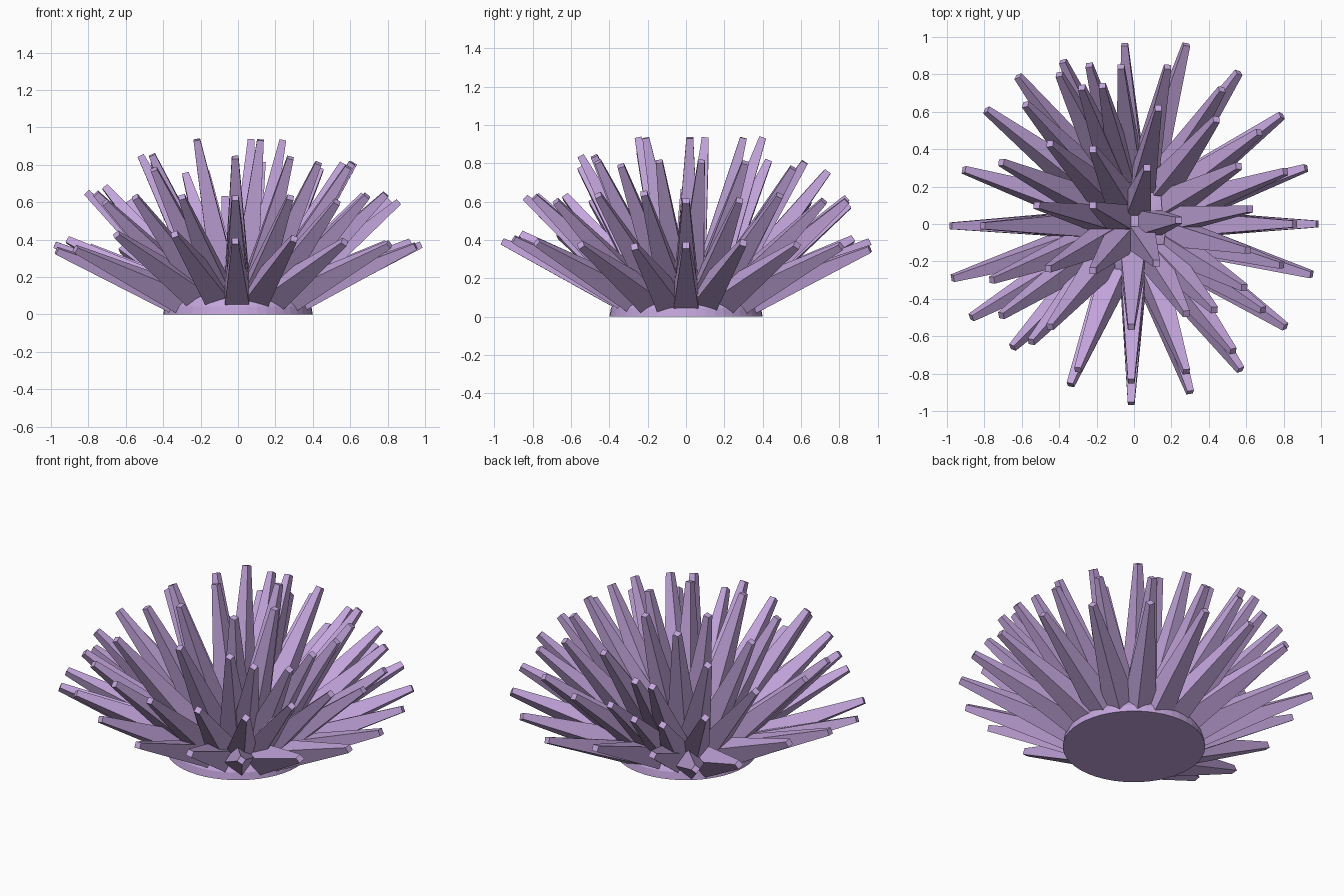
import bpy, bmesh
from math import sqrt
from mathutils import Vector, Matrix

if "Cube" in bpy.data.objects:
    bpy.data.objects.remove(bpy.data.objects["Cube"])

R, H = 0.40, 0.22          # dome radius and height
Z0 = 0.012                 # dome underside height
BASE, TIP = 0.065, 0.018   # spike half widths

mat = bpy.data.materials.new("purple")
mat.diffuse_color = (0.55, 0.38, 0.72, 1)
mat.use_nodes = True
mat.node_tree.nodes["Principled BSDF"].inputs["Base Color"].default_value = mat.diffuse_color


def finish(name, bm):
    bmesh.ops.recalc_face_normals(bm, faces=bm.faces)
    me = bpy.data.meshes.new(name)
    bm.to_mesh(me)
    bm.free()
    me.materials.append(mat)
    ob = bpy.data.objects.new(name, me)
    bpy.context.collection.objects.link(ob)
    return ob


def spike(bm, tip):
    # root on the dome, along the direction whose ellipse passes the tip
    r = sqrt(tip.x ** 2 + tip.y ** 2)
    c = min(r / 1.1, 0.93)
    root = Vector((tip.x / r * R * c, tip.y / r * R * c, Z0 + H * sqrt(1 - c * c)))
    axis = tip - root
    rot = Vector((0, 0, 1)).rotation_difference(axis).to_matrix().to_4x4()
    mid = Matrix.Translation((root + tip) / 2)
    turn = Matrix.Rotation(0.7853982, 4, 'Z')
    bmesh.ops.create_cone(bm, cap_ends=True, segments=4, radius1=BASE * sqrt(2),
                          radius2=TIP * sqrt(2), depth=axis.length,
                          matrix=mid @ rot @ turn)


# Rings of spikes: mean radius, mean height, slope, tip positions from above
rings = {
    "outer_spikes": (0.98, 0.385, 1.0, [
        (.98, 0), (.92, .30), (.79, .58), (.56, .81), (.28, .96), (-.05, .96),
        (-.38, .87), (-.62, .79), (-.79, .61), (-.91, .29), (-.98, -.01),
        (-.97, -.29), (-.87, -.50), (-.65, -.66), (-.34, -.86), (-.015, -.96),
        (.30, -.90), (.57, -.78), (.81, -.55), (.95, -.27)]),
    "lower_spikes": (0.84, 0.635, 1.0, [
        (.86, 0), (.81, .28), (.67, .49), (.47, .72), (.18, .84), (-.07, .84),
        (-.24, .85), (-.40, .80), (-.58, .64), (-.71, .33), (-.81, -.01),
        (-.76, -.30), (-.71, -.49), (-.55, -.63), (-.30, -.78), (-.015, -.84),
        (.28, -.79), (.53, -.68), (.69, -.46), (.79, -.22)]),
    "upper_spikes": (0.58, 0.84, 0.4, [
        (.62, .08), (.56, .31), (.44, .56), (.13, .62), (-.17, .74), (-.28, .73),
        (-.45, .43), (-.52, .10), (-.46, -.24), (-.45, -.55), (-.015, -.55),
        (.28, -.48), (.43, -.46), (.59, -.34), (.61, -.14)]),
    "crown_spikes": (0.30, 0.945, 0.0, [
        (.07, .30), (.24, .02), (.12, -.21), (-.22, -.25), (-.22, .10), (-.22, .40)]),
}
for name, (r0, z0, k, tips) in rings.items():
    bm = bmesh.new()
    for x, y in tips:
        spike(bm, Vector((x, y, z0 + k * (r0 - sqrt(x * x + y * y)))))
    finish(name, bm)

# Low dome with a flat underside
bm = bmesh.new()
bmesh.ops.create_uvsphere(bm, u_segments=48, v_segments=16, radius=1)
cut = bmesh.ops.bisect_plane(bm, geom=bm.verts[:] + bm.edges[:] + bm.faces[:],
                             plane_co=(0, 0, 0), plane_no=(0, 0, -1), clear_outer=True)
rim = [e for e in bm.edges if e.is_boundary]
bmesh.ops.contextual_create(bm, geom=rim)
bmesh.ops.transform(bm, verts=bm.verts,
                    matrix=Matrix.Translation((0, 0, Z0)) @ Matrix.Diagonal((R, R, H, 1)))
finish("base_dome", bm)

# Settle the model on the ground
objs = list(bpy.context.collection.objects)
low = min(v.co.z for o in objs for v in o.data.vertices)
for o in objs:
    o.data.transform(Matrix.Translation((0, 0, -low)))
